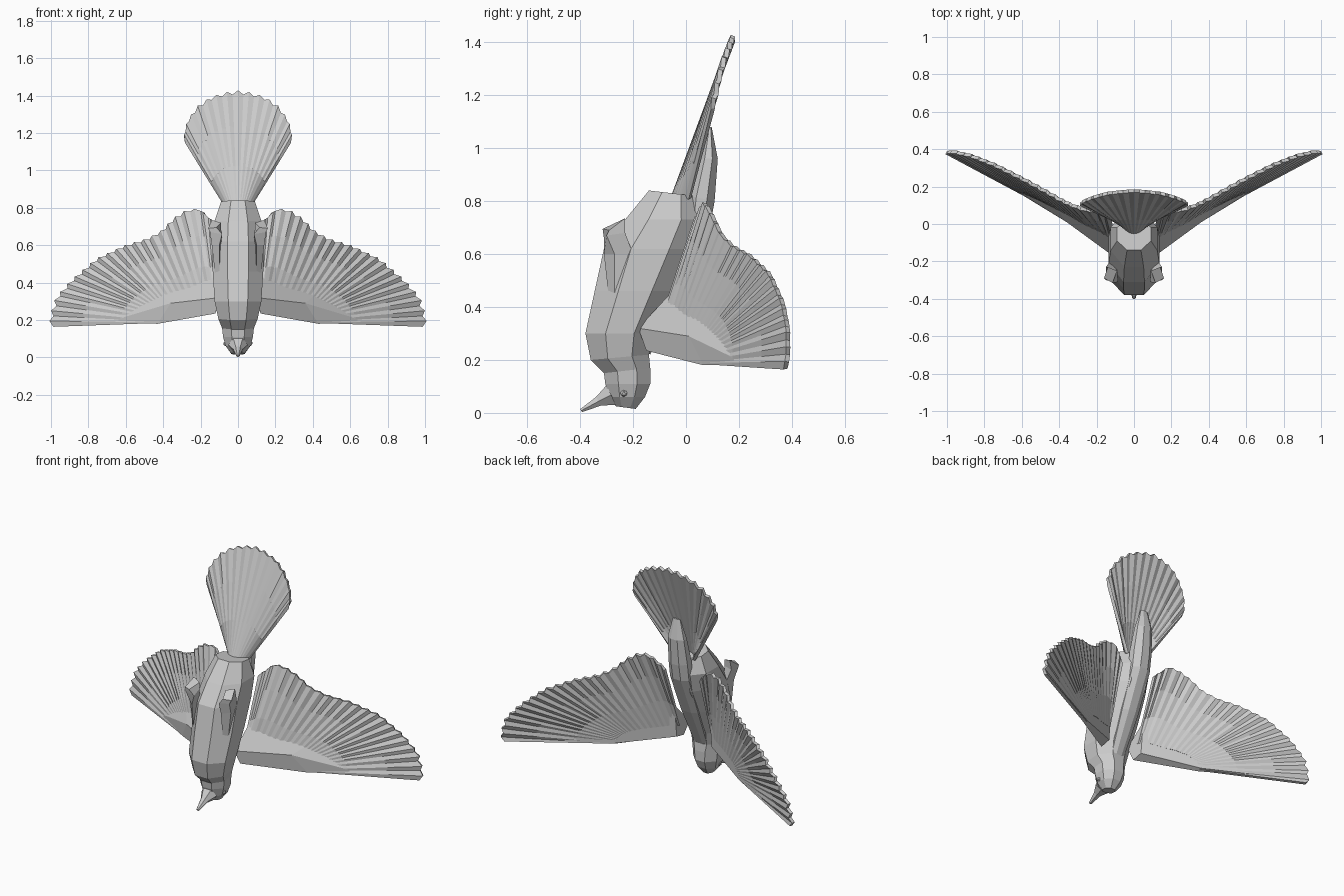
import bpy
import bmesh
import math
from mathutils import Vector

cube = bpy.data.objects.get("Cube")
if cube:
    bpy.data.objects.remove(cube, do_unlink=True)

# One plain grey for the whole bird
grey = bpy.data.materials.new("plain_grey")
grey.use_nodes = True
grey.diffuse_color = (0.6, 0.6, 0.6, 1)
bsdf = next(n for n in grey.node_tree.nodes if n.type == 'BSDF_PRINCIPLED')
bsdf.inputs["Base Color"].default_value = grey.diffuse_color
bsdf.inputs["Roughness"].default_value = 0.8


def finish(name, bm):
    """Turn a bmesh into a flat shaded, grey object."""
    bmesh.ops.remove_doubles(bm, verts=bm.verts, dist=0.0005)
    bmesh.ops.recalc_face_normals(bm, faces=bm.faces)
    mesh = bpy.data.meshes.new(name)
    bm.to_mesh(mesh)
    bm.free()
    mesh.materials.append(grey)
    obj = bpy.data.objects.new(name, mesh)
    bpy.context.collection.objects.link(obj)
    return obj


def ring(front_y, front_z, back_y, back_z, half_width, sides=8):
    """Tilted faceted section running from a front point to a back point."""
    front = Vector((0, front_y, front_z))
    back = Vector((0, back_y, back_z))
    reach = 1 / math.cos(math.pi / sides)
    points = []
    for i in range(sides):
        angle = math.tau * (i + 0.5) / sides
        p = front.lerp(back, (1 - reach * math.cos(angle)) / 2)
        p.x = half_width * reach * math.sin(angle)
        points.append(p)
    return points


def loft(name, sections, side=1):
    """Skin a row of closed sections and cap both ends."""
    bm = bmesh.new()
    rows = [[bm.verts.new((p[0] * side, p[1], p[2])) for p in s] for s in sections]
    for a, b in zip(rows, rows[1:]):
        for i in range(len(a)):
            j = (i + 1) % len(a)
            bm.faces.new((a[i], a[j], b[j], b[i]))
    bm.faces.new(rows[0])
    bm.faces.new(rows[-1])
    return finish(name, bm)


def resample(pairs, count):
    """Spread rays evenly along the outer edge of (root, tip) pairs."""
    pairs = [(Vector(a), Vector(b)) for a, b in pairs]
    lengths = [(q[1] - p[1]).length for p, q in zip(pairs, pairs[1:])]
    total = sum(lengths)
    rays = []
    for i in range(count):
        d = total * i / (count - 1)
        k = 0
        while k < len(lengths) - 1 and d > lengths[k]:
            d -= lengths[k]
            k += 1
        t = min(d / lengths[k], 1)
        rays.append([pairs[k][e].lerp(pairs[k + 1][e], t) for e in (0, 1)])
    return rays


def feather_fan(name, pairs, count, pleat, side=1, thickness=0.018):
    """Pleated sheet of feathers with a scalloped outer edge."""
    bm = bmesh.new()
    rows = []
    for i, (root, tip) in enumerate(resample(pairs, count)):
        odd = i % 2
        row = []
        for t in (0, 0.35, 0.7, 1):
            reach = t * (1 if odd else 0.97)
            p = root.lerp(tip, reach) + pleat * (odd * t)
            row.append(bm.verts.new((p.x * side, p.y, p.z)))
        rows.append(row)
    for a, b in zip(rows, rows[1:]):
        for k in range(len(a) - 1):
            bm.faces.new((a[k], a[k + 1], b[k + 1], b[k]))
    obj = finish(name, bm)
    solid = obj.modifiers.new("thickness", 'SOLIDIFY')
    solid.thickness = thickness
    solid.offset = 0
    return obj


# Head, breast and belly in one faceted skin, crown lowest
loft("body", [ring(*r) for r in (
    (-0.265, 0.025, -0.19, 0.015, 0.035),
    (-0.29, 0.06, -0.155, 0.06, 0.065),
    (-0.305, 0.11, -0.135, 0.11, 0.08),
    (-0.31, 0.15, -0.135, 0.17, 0.085),
    (-0.36, 0.2, -0.14, 0.22, 0.105),
    (-0.38, 0.3, -0.12, 0.3, 0.125),
    (-0.345, 0.46, -0.04, 0.46, 0.135),
    (-0.31, 0.62, 0.04, 0.62, 0.135),
    (-0.23, 0.73, 0.07, 0.73, 0.125),
    (-0.14, 0.84, 0.03, 0.82, 0.09))])

# Beak
loft("beak", [ring(*r, sides=6) for r in (
    (-0.3, 0.105, -0.265, 0.03, 0.045),
    (-0.34, 0.06, -0.32, 0.028, 0.022),
    (-0.4, 0.014, -0.392, 0.003, 0.008))])

# Back ridge running up into the tail coverts
loft("back_ridge", [ring(*r) for r in (
    (-0.16, 0.24, -0.135, 0.22, 0.045),
    (-0.08, 0.46, -0.015, 0.46, 0.06),
    (0.0, 0.7, 0.09, 0.7, 0.065),
    (0.01, 0.82, 0.108, 0.8, 0.065),
    (0.05, 0.96, 0.12, 0.96, 0.055),
    (0.085, 1.08, 0.097, 1.08, 0.025))])

# Tail fan, described by its left half and mirrored
rim = ((0, 0.185, 1.425), (0.07, 0.18, 1.415), (0.15, 0.17, 1.39), (0.22, 0.15, 1.34),
       (0.27, 0.13, 1.27), (0.29, 0.115, 1.2), (0.285, 0.105, 1.16))
half = []
for i, tip in enumerate(rim):
    a = i / (len(rim) - 1)
    half.append(((0.065 * a, -0.05 + 0.065 * a * a, 0.81), tip))
other = [tuple((-p[0], p[1], p[2]) for p in pair) for pair in half[:0:-1]]
feather_fan("tail", other + half, 31, Vector((0, -0.008, 0)))

# Wing rays: root near the arm, tip on the trailing edge
wing_rays = (
    ((0.43, 0.075, 0.185), (1.0, 0.385, 0.165)),
    ((0.43, 0.075, 0.19), (1.0, 0.395, 0.22)),
    ((0.42, 0.075, 0.21), (0.97, 0.395, 0.32)),
    ((0.41, 0.07, 0.23), (0.88, 0.375, 0.42)),
    ((0.39, 0.06, 0.25), (0.75, 0.325, 0.53)),
    ((0.36, 0.045, 0.27), (0.6, 0.25, 0.6)),
    ((0.3, 0.015, 0.29), (0.48, 0.185, 0.635)),
    ((0.25, -0.015, 0.3), (0.4, 0.14, 0.68)),
    ((0.2, -0.04, 0.31), (0.34, 0.11, 0.745)),
    ((0.16, -0.06, 0.32), (0.27, 0.085, 0.79)),
    ((0.13, -0.09, 0.32), (0.2, 0.075, 0.795)),
    ((0.11, -0.1, 0.32), (0.12, 0.04, 0.72)))

# Wing arm sections: ridge, leading edge, back, top
arm = (
    ((0.1, -0.18, 0.32), (0.12, -0.15, 0.235), (0.12, -0.08, 0.25), (0.12, -0.06, 0.45)),
    ((0.36, 0.01, 0.29), (0.43, 0.065, 0.18), (0.43, 0.09, 0.19), (0.42, 0.09, 0.34)),
    ((0.66, 0.197, 0.2), (0.68, 0.205, 0.185), (0.68, 0.222, 0.187), (0.67, 0.218, 0.21)))

# Tucked leg sections, flaring into the foot
leg = (
    ((0.1, -0.29, 0.42), (0.12, -0.27, 0.42), (0.12, -0.22, 0.42), (0.09, -0.24, 0.42)),
    ((0.1, -0.31, 0.6), (0.14, -0.27, 0.6), (0.13, -0.2, 0.6), (0.09, -0.24, 0.6)),
    ((0.085, -0.31, 0.66), (0.15, -0.3, 0.67), (0.15, -0.23, 0.68), (0.09, -0.25, 0.68)),
    ((0.115, -0.315, 0.695), (0.16, -0.29, 0.69), (0.14, -0.23, 0.735), (0.09, -0.25, 0.72)))

for label, side in (("left", 1), ("right", -1)):
    feather_fan(label + "_wing", wing_rays, 45, Vector((0.004, -0.009, 0)), side)
    loft(label + "_wing_arm", arm, side)
    loft(label + "_leg", leg, side)
    # Eye bump
    bm = bmesh.new()
    bmesh.ops.create_icosphere(bm, subdivisions=1, radius=0.016)
    bmesh.ops.translate(bm, verts=bm.verts, vec=(side * 0.064, -0.235, 0.075))
    finish(label + "_eye", bm)
